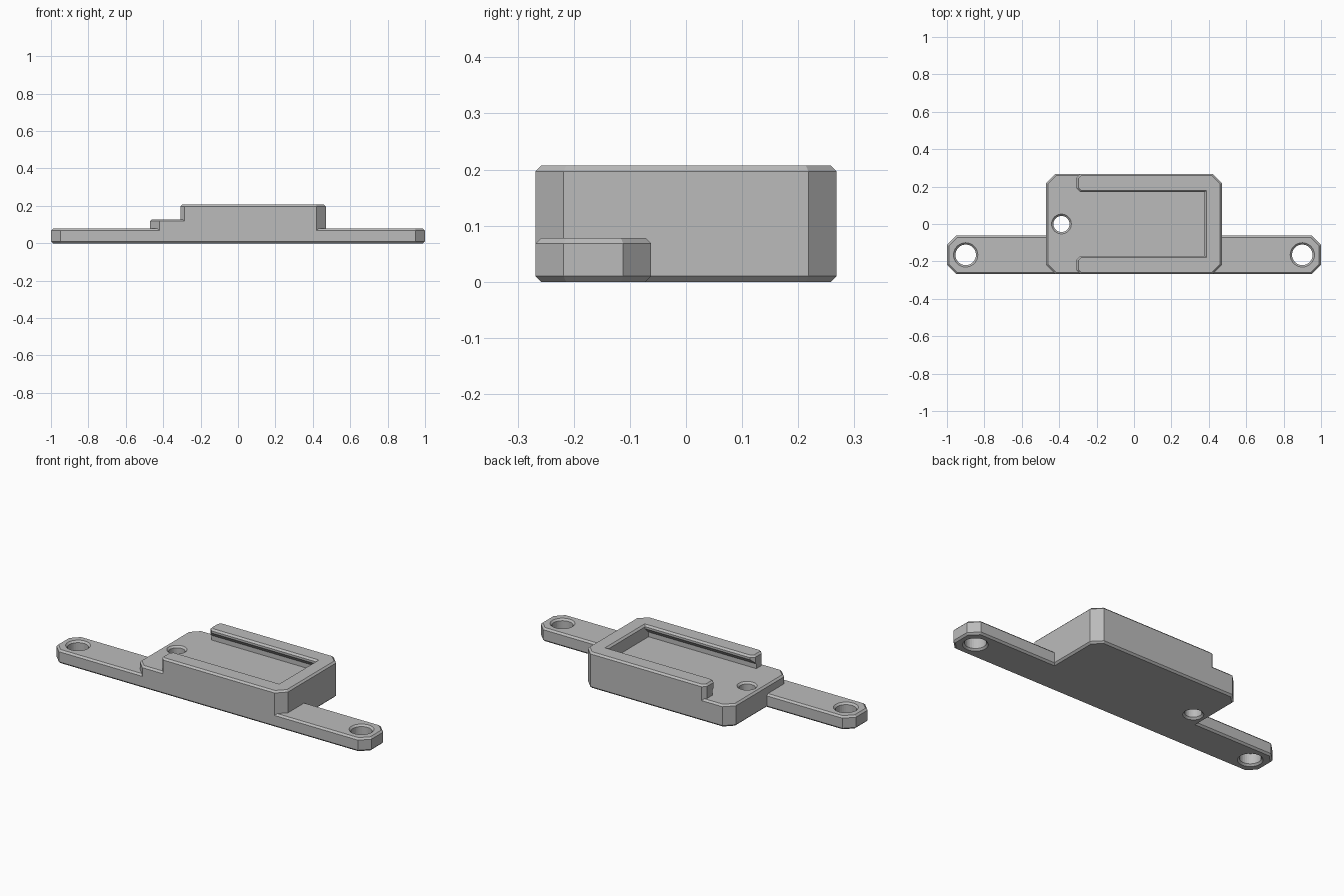
import bpy, bmesh, math

if "Cube" in bpy.data.objects:
    bpy.data.objects.remove(bpy.data.objects["Cube"])

FRONT, FLANGE_TOP, DECK, TOP = -0.268, 0.078, 0.128, 0.207
CH = 0.01  # edge chamfer

grey = bpy.data.materials.new("grey plastic")
grey.use_nodes = True
grey.diffuse_color = (0.5, 0.5, 0.5, 1)
grey.node_tree.nodes["Principled BSDF"].inputs["Base Color"].default_value = grey.diffuse_color


def finish(name, bm):
    bmesh.ops.recalc_face_normals(bm, faces=bm.faces)
    mesh = bpy.data.meshes.new(name)
    bm.to_mesh(mesh)
    bm.free()
    mesh.materials.append(grey)
    obj = bpy.data.objects.new(name, mesh)
    bpy.context.collection.objects.link(obj)
    return obj


def loft(name, levels):
    """Closed solid through a stack of (outline, z) rings."""
    bm = bmesh.new()
    rings = [[bm.verts.new((x, y, z)) for x, y in pts] for pts, z in levels]
    for a, b in zip(rings, rings[1:]):
        for i in range(len(a)):
            j = (i + 1) % len(a)
            bm.faces.new((a[i], a[j], b[j], b[i]))
    bm.faces.new(rings[0])
    bm.faces.new(rings[-1])
    return finish(name, bm)


def octagon(x0, x1, y0, y1, cut, inset=0):
    """Rectangle with cut corners, optionally inset."""
    x0, x1, y0, y1 = x0 + inset, x1 - inset, y0 + inset, y1 - inset
    c = cut - inset * (2 - math.sqrt(2))
    return [(x0 + c, y0), (x1 - c, y0), (x1, y0 + c), (x1, y1 - c),
            (x1 - c, y1), (x0 + c, y1), (x0, y1 - c), (x0, y0 + c)]


def circle(x, y, r, n=32):
    return [(x + r * math.cos(math.tau * i / n), y + r * math.sin(math.tau * i / n)) for i in range(n)]


def chamfered_slab(name, bounds, top):
    full, small = octagon(*bounds, 0.05), octagon(*bounds, 0.05, CH)
    return loft(name, [(small, 0), (full, CH), (full, top - CH), (small, top)])


def combine(target, tool, operation):
    mod = target.modifiers.new(operation, "BOOLEAN")
    mod.operation, mod.solver, mod.object = operation, "EXACT", tool
    bpy.context.view_layer.update()
    bpy.context.view_layer.objects.active = target
    bpy.ops.object.modifier_apply(modifier=mod.name)
    bpy.data.objects.remove(tool)


# U-shaped rail around the pocket, symmetric about y = 0
half = [(0.378, 0.17), (-0.287, 0.17), (-0.307, 0.19), (-0.307, 0.248),
        (-0.287, 0.268), (0.42, 0.268), (0.47, 0.218)]
outline = half + [(x, -y) for x, y in reversed(half)]
rail = loft("rail", [(outline, 0.05), (outline, TOP)])
bm = bmesh.new()
bm.from_mesh(rail.data)
rim = [e for e in bm.edges if all(v.co.z > TOP - 0.001 for v in e.verts)]
bmesh.ops.bevel(bm, geom=rim, offset=CH, segments=1, affect="EDGES")
bm.to_mesh(rail.data)
bm.free()

# Undercut slots along both inner sides of the rail
for s in (-1, 1):
    section = [(0.15, 0.1), (0.2, 0.1), (0.2, 0.155), (0.17, 0.185), (0.15, 0.185)]
    bm = bmesh.new()
    ends = [[bm.verts.new((x, s * y, z)) for y, z in section] for x in (-0.4, 0.378)]
    for i in range(len(section)):
        j = (i + 1) % len(section)
        bm.faces.new((ends[0][i], ends[0][j], ends[1][j], ends[1][i]))
    for end in ends:
        bm.faces.new(end)
    combine(rail, finish("slot_cutter", bm), "DIFFERENCE")

# Body deck, mounting flange and rail joined into one solid
bracket = chamfered_slab("mounting_bracket", (-0.47, 0.47, FRONT, -FRONT), DECK)
flange = chamfered_slab("flange", (-1, 1, FRONT, -0.062), FLANGE_TOP)
combine(bracket, flange, "UNION")
combine(bracket, rail, "UNION")

# Countersunk through holes
for x, y, r, top in ((-0.9, -0.165, 0.055, FLANGE_TOP), (0.9, -0.165, 0.055, FLANGE_TOP),
                     (-0.388, 0, 0.043, DECK)):
    wide, bore = circle(x, y, r + 2 * CH), circle(x, y, r)
    drill = loft("drill", [(wide, -CH), (bore, CH), (bore, top - CH), (wide, top + CH)])
    combine(bracket, drill, "DIFFERENCE")
